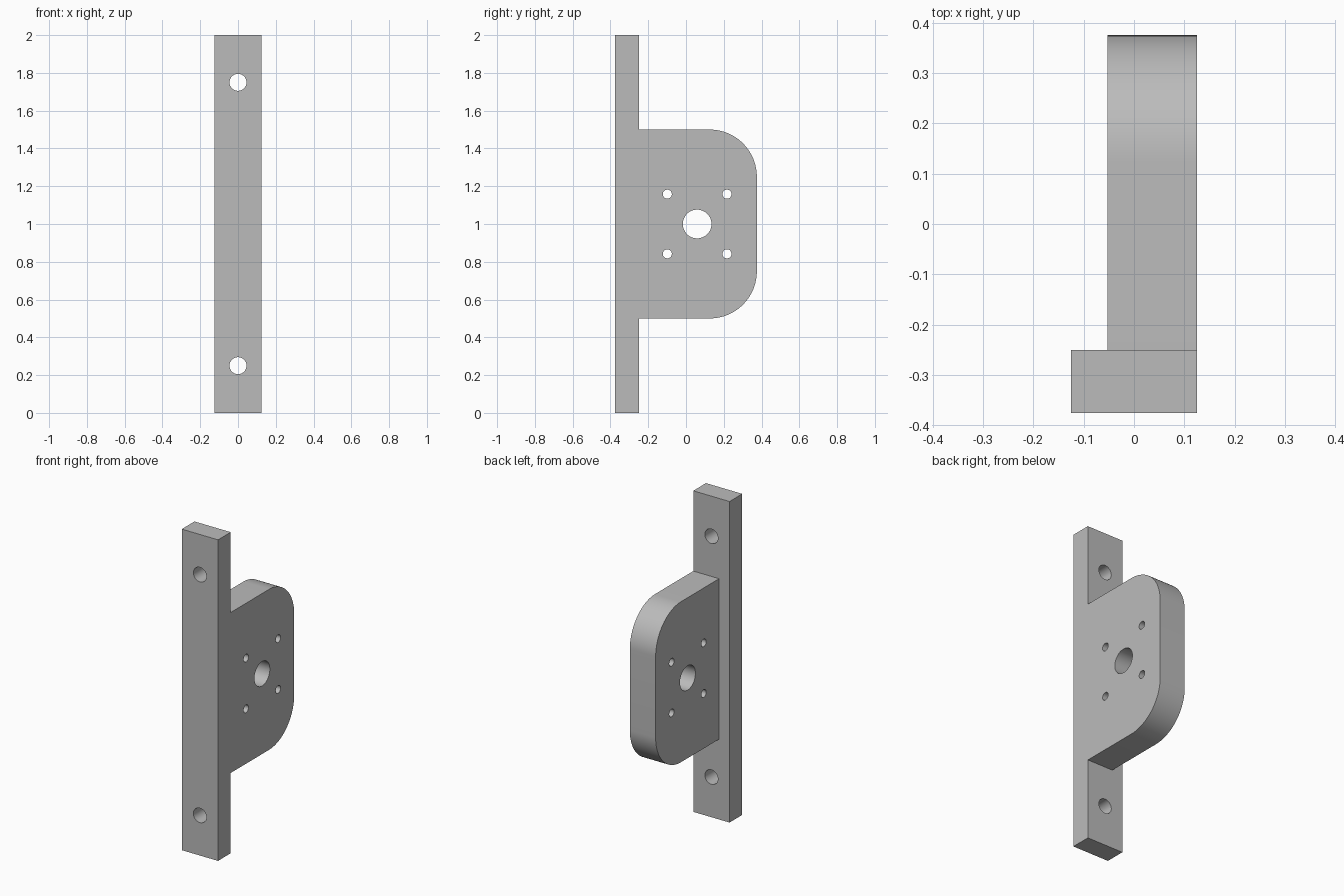
import bpy, bmesh
from math import pi, sin, cos, radians
from mathutils import Matrix, Vector

cube = bpy.data.objects.get("Cube")
if cube:
    bpy.data.objects.remove(cube, do_unlink=True)

grey = bpy.data.materials.new("grey_metal")
grey.use_nodes = True
colour = (0.5, 0.5, 0.5, 1)
grey.diffuse_color = colour
grey.node_tree.nodes["Principled BSDF"].inputs["Base Color"].default_value = colour


def finish(name, bm):
    bmesh.ops.recalc_face_normals(bm, faces=bm.faces)
    mesh = bpy.data.meshes.new(name)
    bm.to_mesh(mesh)
    bm.free()
    mesh.materials.append(grey)
    ob = bpy.data.objects.new(name, mesh)
    bpy.context.collection.objects.link(ob)
    return ob


def side_prism(name, profile, x0, x1):
    """Extrude a (y, z) outline along x."""
    bm = bmesh.new()
    face = bm.faces.new([bm.verts.new((x0, y, z)) for y, z in profile])
    ext = bmesh.ops.extrude_face_region(bm, geom=[face])["geom"]
    verts = [g for g in ext if isinstance(g, bmesh.types.BMVert)]
    bmesh.ops.translate(bm, verts=verts, vec=(x1 - x0, 0, 0))
    return finish(name, bm)


def add_drill(bm, centre, radius, axis):
    turn = Matrix.Rotation(pi / 2, 4, "Y" if axis == "X" else "X")
    bmesh.ops.create_cone(bm, cap_ends=True, segments=48, radius1=radius,
                          radius2=radius, depth=0.6,
                          matrix=Matrix.Translation(Vector(centre)) @ turn)


def combine(target, other, operation):
    mod = target.modifiers.new(operation.title(), "BOOLEAN")
    mod.operation = operation
    mod.solver = "EXACT"
    mod.object = other
    bpy.context.view_layer.objects.active = target
    bpy.ops.object.modifier_apply(modifier=mod.name)
    bpy.data.objects.remove(other, do_unlink=True)


# Long mounting strip
front, back, rear = -0.375, -0.25, 0.375
bracket = side_prism("motor_bracket",
                     [(front, 0), (back, 0), (back, 2), (front, 2)], -0.125, 0.125)

# Side plate with two rounded rear corners
r, steps = 0.25, 24
arc = [radians(90 * i / steps) for i in range(steps + 1)]
lower = [(rear - r + r * sin(a), 0.5 + r - r * cos(a)) for a in arc]
upper = [(y, 2 - z) for y, z in reversed(lower)]
plate = side_prism("side_plate", [(back, 0.5)] + lower + upper + [(back, 1.5)],
                   -0.053, 0.125)
combine(bracket, plate, "UNION")

# Screw holes through the strip, shaft hole and four bolt holes through the plate
bm = bmesh.new()
for z in (0.25, 1.75):
    add_drill(bm, (0, -0.31, z), 0.045, "Y")
hub = 0.059
add_drill(bm, (0, hub, 1), 0.076, "X")
for dy in (-0.158, 0.158):
    for dz in (-0.158, 0.158):
        add_drill(bm, (0, hub + dy, 1 + dz), 0.024, "X")
drills = finish("hole_cutter", bm)
drills.hide_render = True
combine(bracket, drills, "DIFFERENCE")

# Smooth the curved walls, keep the machined edges sharp
bpy.ops.object.select_all(action="DESELECT")
bracket.select_set(True)
bpy.context.view_layer.objects.active = bracket
bpy.ops.object.shade_smooth_by_angle(angle=radians(30))
